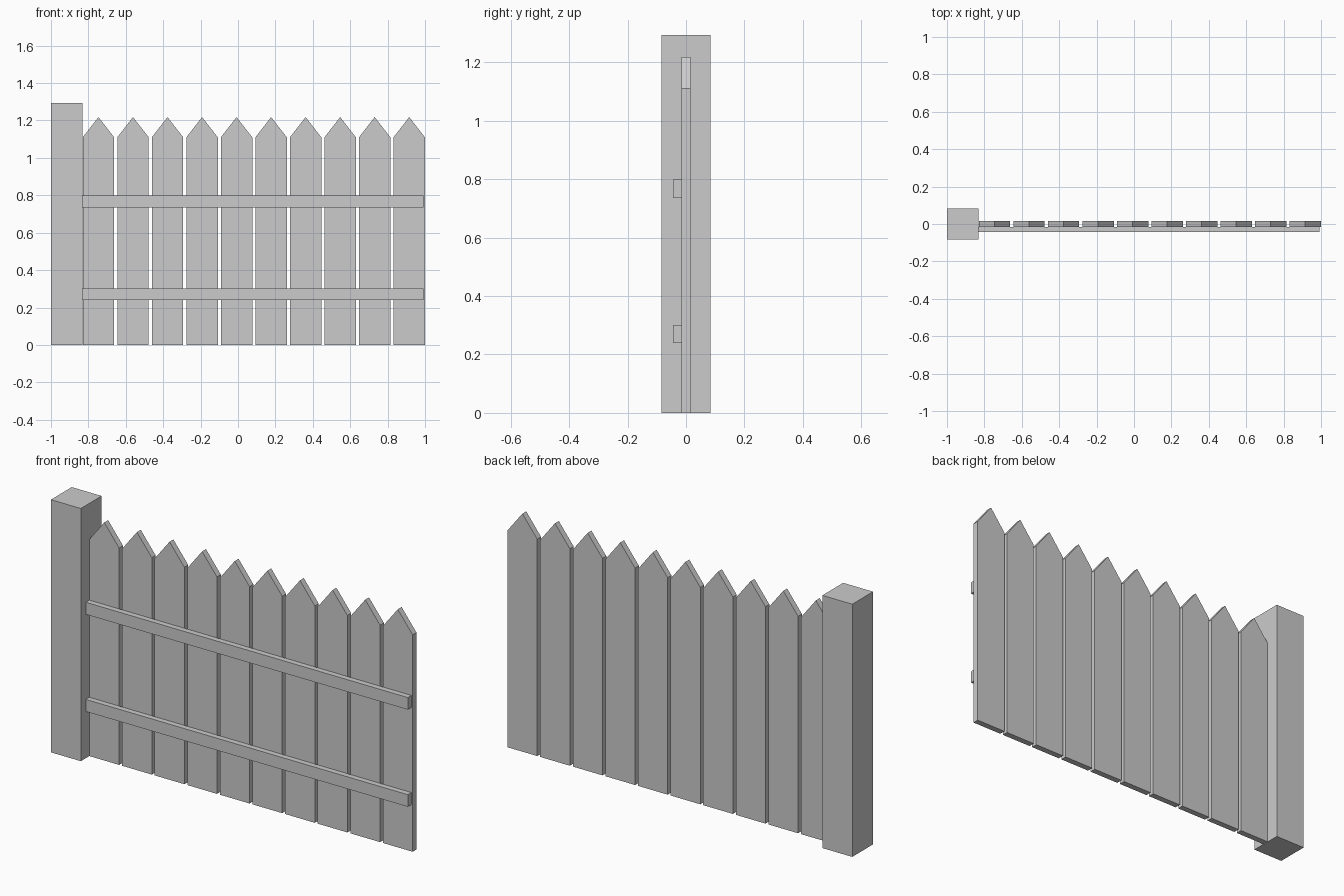
import bpy

if "Cube" in bpy.data.objects:
    bpy.data.objects.remove(bpy.data.objects["Cube"])


def prism(name, profile, y0, y1):
    """Extrude an XZ outline (counter-clockwise seen from the front) from y0 to y1."""
    n = len(profile)
    verts = [(x, y, z) for y in (y0, y1) for x, z in profile]
    faces = [tuple(range(n)), tuple(reversed(range(n, 2 * n)))]
    faces += [(i, i + n, (i + 1) % n + n, (i + 1) % n) for i in range(n)]
    mesh = bpy.data.meshes.new(name)
    mesh.from_pydata(verts, [], faces)
    obj = bpy.data.objects.new(name, mesh)
    bpy.context.collection.objects.link(obj)
    return obj


def box(name, x0, x1, y0, y1, z0, z1):
    return prism(name, [(x0, z0), (x1, z0), (x1, z1), (x0, z1)], y0, y1)


# Square end post
box("post", -1.0, -0.831, -0.084, 0.084, 0, 1.293)

# Pointed pickets
HALF, STEP, FIRST = 0.084, 0.1846, -0.746
for i in range(10):
    c = FIRST + i * STEP
    prism(f"picket_{i + 1}",
          [(c - HALF, 0), (c + HALF, 0), (c + HALF, 1.11), (c, 1.218), (c - HALF, 1.11)],
          -0.0155, 0.0155)

# Horizontal rails across the front
for name, z in (("lower_rail", 0.239), ("upper_rail", 0.736)):
    box(name, -0.831, 0.992, -0.044, -0.0155, z, z + 0.062)
